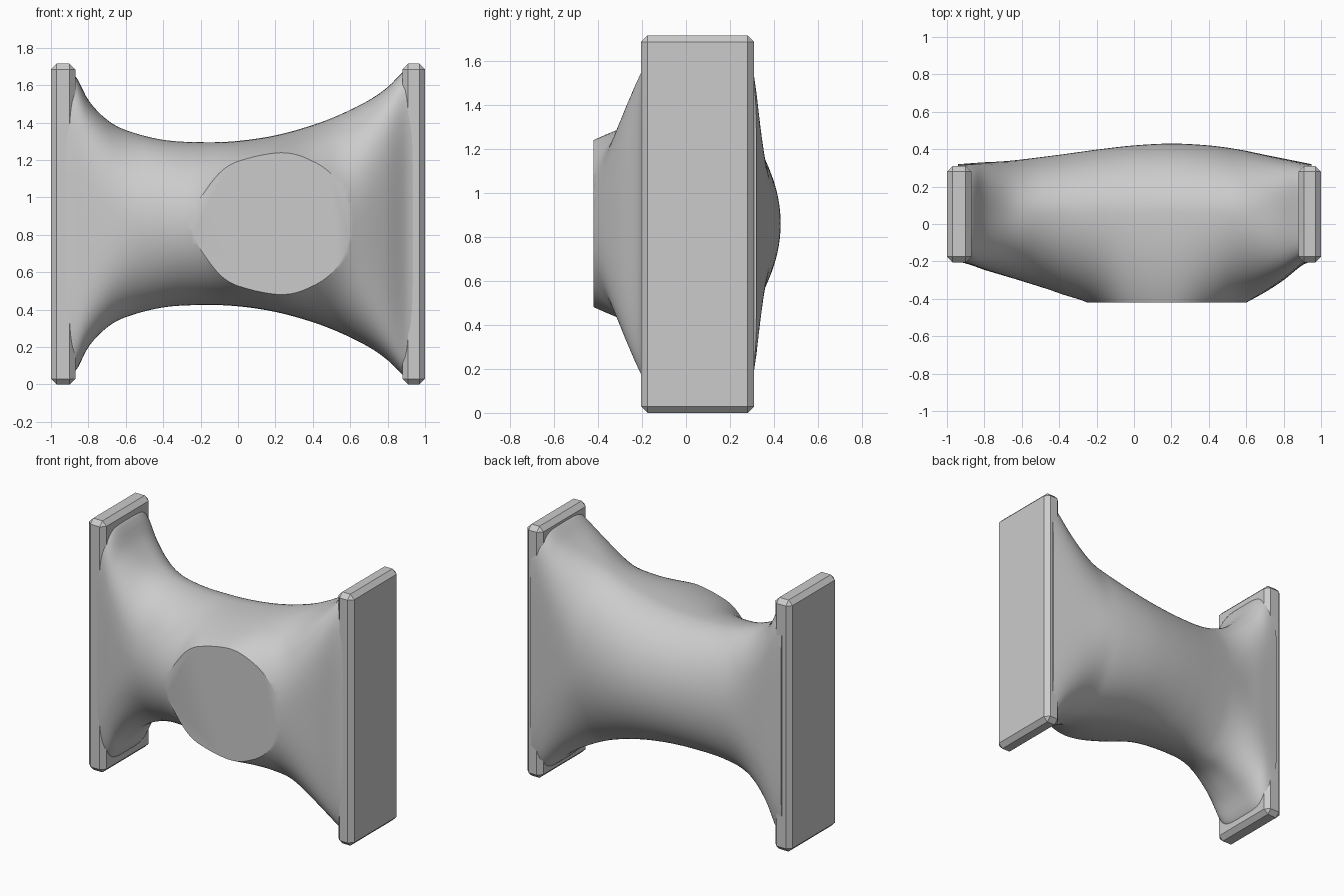
import bpy, bmesh, math

cube = bpy.data.objects.get("Cube")
if cube:
    bpy.data.objects.remove(cube, do_unlink=True)

grey = bpy.data.materials.new("plain grey")
grey.use_nodes = True
grey.diffuse_color = (0.6, 0.6, 0.6, 1)
grey.node_tree.nodes["Principled BSDF"].inputs["Base Color"].default_value = grey.diffuse_color

MID_Y, MID_Z = 0.06, 0.86
FACE_Y = -0.42
RING, STEPS = 96, 90

# Body stations: x, half height, depth to the front, depth to the back
STATIONS = [
    (-0.94, 0.82, 0.26, 0.26), (-0.87, 0.79, 0.28, 0.265),
    (-0.8, 0.66, 0.305, 0.27), (-0.7, 0.555, 0.335, 0.275),
    (-0.6, 0.5, 0.365, 0.285), (-0.4, 0.448, 0.43, 0.31),
    (-0.18, 0.435, 0.52, 0.34), (0, 0.442, 0.73, 0.36),
    (0.2, 0.472, 0.8, 0.37), (0.4, 0.527, 0.62, 0.36),
    (0.55, 0.585, 0.51, 0.34), (0.7, 0.66, 0.425, 0.31),
    (0.8, 0.73, 0.36, 0.29), (0.9, 0.825, 0.28, 0.27), (0.95, 0.835, 0.26, 0.26),
]


def slope(i, k):
    a, b = STATIONS[max(i - 1, 0)], STATIONS[min(i + 1, len(STATIONS) - 1)]
    return (b[k] - a[k]) / (b[0] - a[0])


def sample(x, k):
    """Smooth interpolation of one station column."""
    i = 0
    while i < len(STATIONS) - 2 and x > STATIONS[i + 1][0]:
        i += 1
    a, b = STATIONS[i], STATIONS[i + 1]
    h = b[0] - a[0]
    t = (x - a[0]) / h
    s = t * t * (3 - 2 * t)
    return (a[k] * (1 - s) + b[k] * s
            + h * t * (1 - t) * ((1 - t) * slope(i, k) - t * slope(i + 1, k)))


def finish(bm, name):
    bmesh.ops.recalc_face_normals(bm, faces=bm.faces)
    mesh = bpy.data.meshes.new(name)
    bm.to_mesh(mesh)
    bm.free()
    obj = bpy.data.objects.new(name, mesh)
    bpy.context.collection.objects.link(obj)
    mesh.materials.append(grey)
    return obj


def section(bm, x):
    """Oval ring in the middle, squaring off towards the end plates."""
    half, front, back = (sample(x, k) for k in (1, 2, 3))
    n = 2 + 4 * max(0, (abs(x) - 0.5) / 0.45) ** 2
    ring = []
    for j in range(RING):
        a = math.tau * j / RING
        c, s = math.cos(a), math.sin(a)
        r = (abs(c) ** n + abs(s) ** n) ** (-1 / n)
        depth = back if c > 0 else front
        ring.append(bm.verts.new((x, MID_Y + depth * r * c, MID_Z + half * r * s)))
    return ring


# Flared body, sliced flat at the front
bm = bmesh.new()
start, end = STATIONS[0][0], STATIONS[-1][0]
rings = [section(bm, start + (end - start) * i / STEPS) for i in range(STEPS + 1)]
for a, b in zip(rings, rings[1:]):
    for j in range(RING):
        k = (j + 1) % RING
        bm.faces.new((a[j], a[k], b[k], b[j]))
bm.faces.new(rings[0])
bm.faces.new(rings[-1])
bmesh.ops.bisect_plane(bm, geom=bm.verts[:] + bm.edges[:] + bm.faces[:],
                       plane_co=(0, FACE_Y, 0), plane_no=(0, -1, 0), clear_outer=True)
bmesh.ops.holes_fill(bm, edges=[e for e in bm.edges if e.is_boundary], sides=0)
body = finish(bm, "flared_body")
bpy.ops.object.select_all(action='DESELECT')
body.select_set(True)
bpy.context.view_layer.objects.active = body
bpy.ops.object.shade_smooth_by_angle(angle=math.radians(30))

# Chamfered end plates
for name, low, high in (("right_end_plate", -1, -0.87), ("left_end_plate", 0.88, 1)):
    bm = bmesh.new()
    bmesh.ops.create_cube(bm, size=1)
    for v in bm.verts:
        v.co.x = high if v.co.x > 0 else low
        v.co.y = 0.31 if v.co.y > 0 else -0.205
        v.co.z = 2 * MID_Z - 0.005 if v.co.z > 0 else 0
    bmesh.ops.bevel(bm, geom=bm.edges[:], offset=0.03, segments=1, affect='EDGES')
    finish(bm, name)
